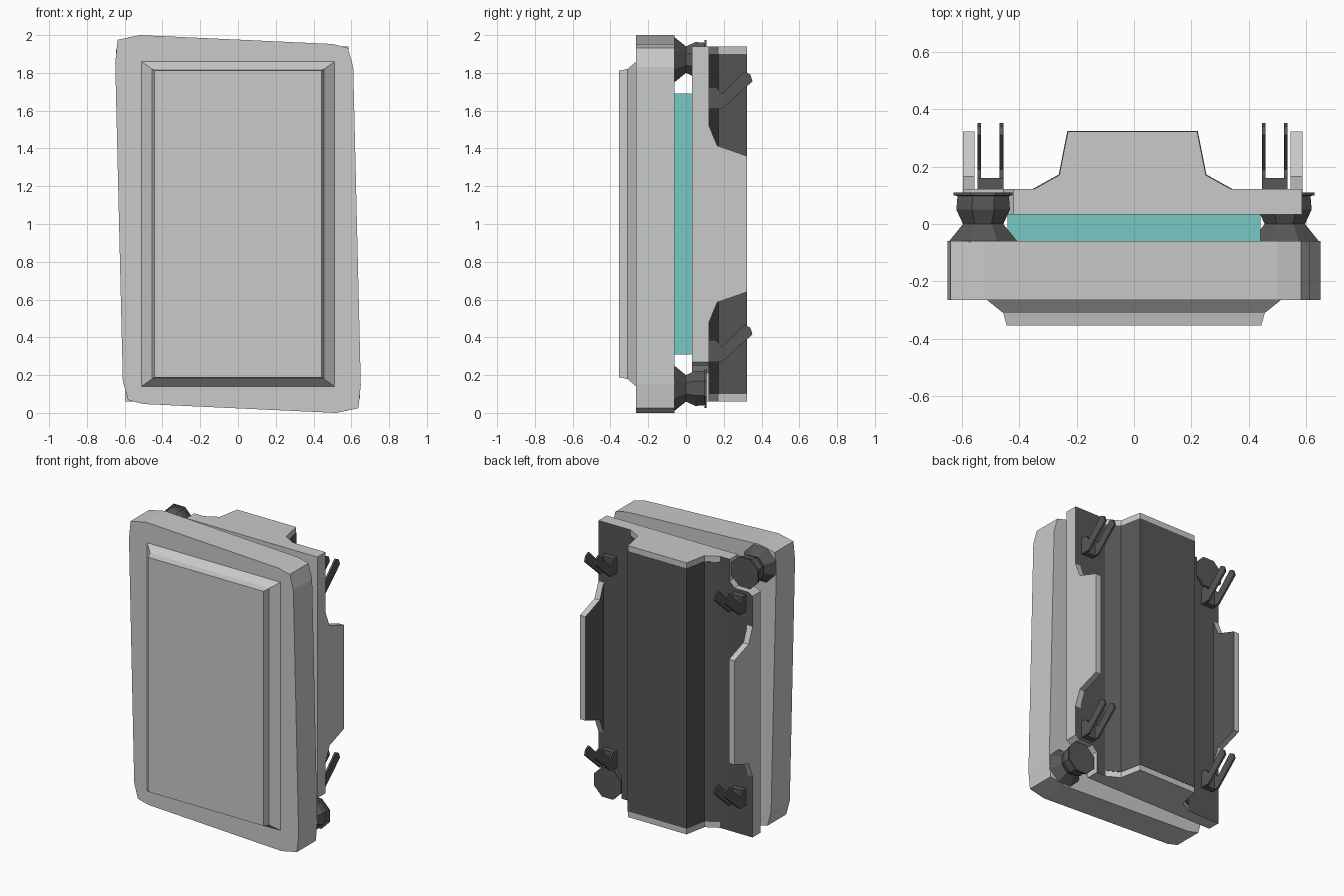
import bpy, bmesh, math

if "Cube" in bpy.data.objects:
    bpy.data.objects.remove(bpy.data.objects["Cube"])


def material(name, col):
    m = bpy.data.materials.new(name)
    m.diffuse_color = (*col, 1)
    m.use_nodes = True
    m.node_tree.nodes["Principled BSDF"].inputs["Base Color"].default_value = m.diffuse_color
    return m


LIGHT = material("light grey", (0.58, 0.59, 0.585))
DARK = material("dark grey", (0.095, 0.095, 0.095))
TEAL = material("teal", (0.195, 0.58, 0.55))


def loft(name, solids, mats, dark_rule=None):
    """Each solid is a list of point rings, skinned in order and capped."""
    bm = bmesh.new()
    for rings in solids:
        vr = [[bm.verts.new(p) for p in r] for r in rings]
        n = len(vr[0])
        for a, b in zip(vr, vr[1:]):
            for i in range(n):
                j = (i + 1) % n
                bm.faces.new((a[i], a[j], b[j], b[i]))
        bm.faces.new(vr[0][::-1])
        bm.faces.new(vr[-1])
    bmesh.ops.recalc_face_normals(bm, faces=bm.faces[:])
    if dark_rule:
        for f in bm.faces:
            f.material_index = 1 if dark_rule(f.normal) else 0
    me = bpy.data.meshes.new(name)
    bm.to_mesh(me)
    bm.free()
    for m in mats:
        me.materials.append(m)
    ob = bpy.data.objects.new(name, me)
    bpy.context.collection.objects.link(ob)
    return ob


def prism(pts, axis, a, b):
    """Rings of a 2D outline extruded from a to b along the given axis."""
    def put(p, t):
        q = list(p)
        q.insert("xyz".index(axis), t)
        return q
    return [[put(p, a) for p in pts], [put(p, b) for p in pts]]


def rect(x0, x1, z0, z1):
    return [(x0, z0), (x1, z0), (x1, z1), (x0, z1)]


# skewed front slab: half outline turned 180 degrees about (0, 1)
half = [(-0.61, 0.17), (-0.65, 1.85), (-0.638, 1.975), (-0.52, 2.0), (0.5, 1.953), (0.582, 1.932)]
outline = half + [(-x, 2 - z) for x, z in half]
loft("front_slab", [prism(outline, "y", -0.265, -0.06)], [LIGHT])

# stepped raised front panel
rings = [[(x, y, z) for x, z in rect(-w, w, 1 - h, 1 + h)]
         for y, w, h in ((-0.262, 0.515, 0.862), (-0.31, 0.455, 0.82), (-0.354, 0.443, 0.812))]
loft("front_panel", [rings], [LIGHT])

# teal core
loft("core_block", [prism(rect(-0.44, 0.44, 0.31, 1.69), "y", -0.062, 0.036)], [TEAL])

# back plate with two corner notches, dark on its rear face
cx = -0.005
ph = [(-0.59, 0.06), (-0.59, 1.73), (-0.56, 1.75), (-0.45, 1.75), (-0.415, 1.79), (-0.415, 1.94)]
plate = [(x + cx, z) for x, z in ph + [(-x, 2 - z) for x, z in ph]]
loft("back_plate", [prism(plate, "y", 0.033, 0.122)], [LIGHT, DARK], lambda n: n.y > 0.9)

# raised back spine with light ends and a dark cover
def spine(e):
    s = [(0.345, 0.11), (0.345, 0.12), (0.255, 0.17), (0.225, 0.322)]
    s = [(x + e, y + e) for x, y in s]
    return [(x + cx, y) for x, y in s + [(-x, y) for x, y in s[::-1]]]


loft("back_spine", [prism(spine(0), "z", 0.06, 1.94)], [LIGHT])
loft("spine_cover", [prism(spine(0.002), "z", 0.1, 1.9)], [DARK])

# side flanges, dark on the inner face
fl = [(0.11, 0.48), (0.122, 0.48), (0.165, 0.585), (0.322, 0.64)]
fl = fl + [(y, 2 - z) for y, z in fl[::-1]]
for s, side in ((1, "right"), (-1, "left")):
    x0, x1 = cx + s * 0.55, cx + s * 0.591
    loft(side + "_flange", [prism(fl, "x", x0, x1)], [LIGHT, DARK], lambda n, s=s: n.x * s < -0.9)

# spring clips: two slanted prongs on a base
prong = [(0.115, 0.385), (0.16, 0.385), (0.19, 0.35), (0.31, 0.467), (0.34, 0.452),
         (0.352, 0.415), (0.19, 0.27), (0.115, 0.27)]
for s in (1, -1):
    for dz in (0, 1.34):
        c = cx + s * 0.495
        pts = [(y, z + dz) for y, z in prong]
        base = rect(c - 0.04, c + 0.04, 0.27 + dz, 0.385 + dz)
        loft("clip", [prism(pts, "x", c - 0.045, c - 0.032),
                      prism(pts, "x", c + 0.032, c + 0.045),
                      prism(base, "y", 0.115, 0.16)], [DARK])

# corner bolts: waisted eight-sided studs with a cap
prof = [(-0.062, 0.125), (0.0, 0.073), (0.05, 0.097), (0.098, 0.093), (0.099, 0.107), (0.109, 0.107)]
for bx, bz in ((-0.525, 1.87), (0.525, 0.13)):
    rings = [[(bx + r * math.cos(math.pi * (k + 0.5) / 4) * 1.04, y,
               bz + r * math.sin(math.pi * (k + 0.5) / 4) * 1.04) for k in range(8)] for y, r in prof]
    loft("corner_bolt", [rings], [DARK])
